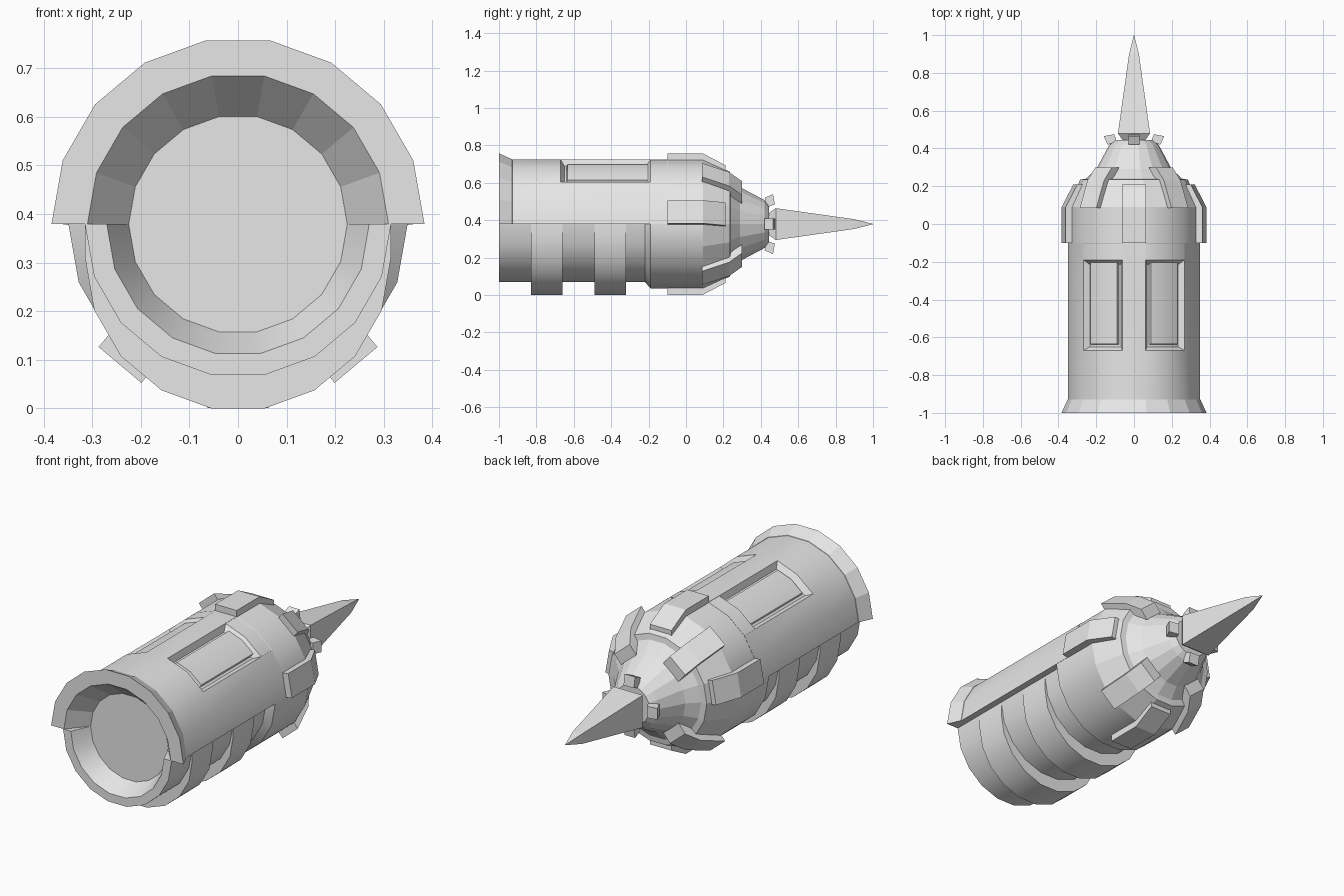
import bpy
import bmesh
from math import cos, sin, radians
from mathutils import Matrix, Vector

AXIS_Z = 0.379
SIDES = 18

if "Cube" in bpy.data.objects:
    bpy.data.objects.remove(bpy.data.objects["Cube"], do_unlink=True)

gray = bpy.data.materials.new("plain_gray")
gray.use_nodes = True
gray.diffuse_color = (0.8, 0.8, 0.8, 1)
gray.node_tree.nodes["Principled BSDF"].inputs["Base Color"].default_value = (0.8, 0.8, 0.8, 1)


def finish(name, bm, smooth=False):
    """Turn a bmesh built around the origin axis into an object on the hull axis."""
    bmesh.ops.recalc_face_normals(bm, faces=bm.faces)
    mesh = bpy.data.meshes.new(name)
    bm.to_mesh(mesh)
    bm.free()
    mesh.materials.append(gray)
    obj = bpy.data.objects.new(name, mesh)
    obj.location.z = AXIS_Z
    bpy.context.collection.objects.link(obj)
    if smooth:
        bpy.ops.object.select_all(action="DESELECT")
        obj.select_set(True)
        bpy.context.view_layer.objects.active = obj
        bpy.ops.object.shade_smooth_by_angle(angle=radians(22))
    return obj


def lathe(profile, first=0, count=SIDES):
    """Sweep a closed (y, radius) profile around the y axis by a number of facets."""
    bm = bmesh.new()
    full = count == SIDES
    rings = []
    for i in range(count if full else count + 1):
        a = radians(360 / SIDES * (first + i))
        rings.append([bm.verts.new((r * cos(a), y, r * sin(a))) for y, r in profile])
    n = len(profile)
    for i in range(count):
        a, b = rings[i], rings[(i + 1) % len(rings)]
        for j in range(n):
            k = (j + 1) % n
            if profile[j][1] + profile[k][1] > 0:
                bm.faces.new((a[j], a[k], b[k], b[j]))
    if not full:
        bm.faces.new(rings[0])
        bm.faces.new(rings[-1])
    bmesh.ops.remove_doubles(bm, verts=bm.verts, dist=0.0001)
    bmesh.ops.recalc_face_normals(bm, faces=bm.faces)
    return bm


def prism(bottom, top):
    """Join two matching outlines into a closed solid."""
    bm = bmesh.new()
    a = [bm.verts.new(p) for p in bottom]
    b = [bm.verts.new(p) for p in top]
    bm.faces.new(a)
    bm.faces.new(b)
    for i in range(len(a)):
        k = (i + 1) % len(a)
        bm.faces.new((a[i], a[k], b[k], b[i]))
    return bm


def plate(name, profile, angle, width):
    """Block with a (y, radius) side outline, turned to an angle around the hull."""
    h = width / 2
    bm = prism([(r, y, -h) for y, r in profile], [(r, y, h) for y, r in profile])
    bm.transform(Matrix.Rotation(radians(-angle), 4, "Y"))
    finish(name, bm)


# Upper shell with two sunken, bevelled panels
shell = lathe([(-0.93, 0.30), (-0.93, 0.35), (-0.67, 0.35), (-0.10, 0.35), (-0.10, 0.30)], 0, 9)
for low, high in ((40, 80), (100, 140)):
    middle = radians((low + high) / 2)
    direction = Vector((cos(middle), 0, sin(middle)))
    region = []
    for f in shell.faces:
        c = f.calc_center_median()
        radial = Vector((c.x, 0, c.z))
        if (-0.5 < c.y < -0.2 and radial.length > 0.33
                and radial.normalized().dot(direction) > cos(radians(15))):
            region.append(f)
    bmesh.ops.inset_region(shell, faces=region, thickness=0.02, depth=-0.03, use_even_offset=True)
    # Longer ramp at the rear end of the recess
    for v in {v for f in region for v in f.verts}:
        if v.co.y > -0.2:
            v.co.y = -0.16
    bmesh.ops.inset_region(shell, faces=region, thickness=0.012, depth=0.0, use_even_offset=True)
    bmesh.ops.inset_region(shell, faces=region, thickness=0.004, depth=0.014, use_even_offset=True)
finish("upper_shell", shell, smooth=True)

# Flared collar over the upper half of the opening
finish("flared_collar", lathe([(-1, 0.31), (-1, 0.384), (-0.93, 0.352), (-0.90, 0.30), (-0.90, 0.225)], 0, 9))

# Narrower lower hull with the lower lip of the opening
finish("lower_hull", lathe([(-1, 0.27), (-1, 0.315), (-0.18, 0.315), (-0.18, 0.225), (-0.90, 0.225)], 9, 9), smooth=True)
finish("opening_floor", lathe([(-0.90, 0), (-0.90, 0.24), (-0.87, 0.24), (-0.87, 0)]))

# Two belly bands hanging below the lower hull
half = [(0.315 * cos(radians(a)), 0.315 * sin(radians(a)) - 0.069) for a in range(180, 361, 20)]
outline = [(-0.315, 0)] + half + [(0.315, 0)]
for name, y0, y1 in (("front_belly_band", -0.83, -0.66), ("rear_belly_band", -0.49, -0.32)):
    finish(name, prism([(x, y0, z) for x, z in outline], [(x, y1, z) for x, z in outline]), smooth=True)

# Main rear barrel and faceted nose
finish("rear_barrel", lathe([(-0.22, 0), (-0.22, 0.314), (-0.19, 0.349), (0.09, 0.349), (0.09, 0)]), smooth=True)
finish("nose_cone", lathe([(0.09, 0), (0.09, 0.349), (0.235, 0.285), (0.24, 0.255), (0.29, 0.20),
                           (0.42, 0.13), (0.445, 0.10), (0.445, 0)]))

# Long armour plates at top, sides and bottom
long_profile = [(-0.10, 0.32), (-0.10, 0.378), (0.09, 0.378), (0.21, 0.315), (0.21, 0.26)]
for name, angle in (("top", 90), ("left", 10), ("right", 170), ("bottom", 270)):
    plate(name + "_armour_plate", long_profile, angle, 0.125)

# Short bent plates on the diagonals of the nose
short_profile = [(0.085, 0.33), (0.085, 0.378), (0.23, 0.315), (0.30, 0.25), (0.30, 0.19), (0.22, 0.26)]
for name, angle in (("upper_left", 50), ("upper_right", 130), ("lower_right", 230), ("lower_left", 310)):
    plate(name + "_nose_plate", short_profile, angle, 0.115)

# Four small claws around the spike socket
claw_profile = [(0.42, 0.14), (0.465, 0.16), (0.475, 0.105), (0.435, 0.09)]
for name, angle in (("left", 0), ("top", 90), ("right", 180), ("bottom", 270)):
    plate(name + "_claw", claw_profile, angle, 0.06)

# Square spike with a narrow neck
spike = bmesh.new()
previous = None
for y, h in ((0.43, 0.05), (0.48, 0.085), (0.90, 0.026), (1.0, 0.001)):
    ring = [spike.verts.new((sx * h, y, sz * h)) for sx, sz in ((-1, -1), (1, -1), (1, 1), (-1, 1))]
    if previous:
        for i in range(4):
            k = (i + 1) % 4
            spike.faces.new((previous[i], previous[k], ring[k], ring[i]))
    else:
        spike.faces.new(ring)
    previous = ring
spike.faces.new(previous)
finish("spike", spike)
